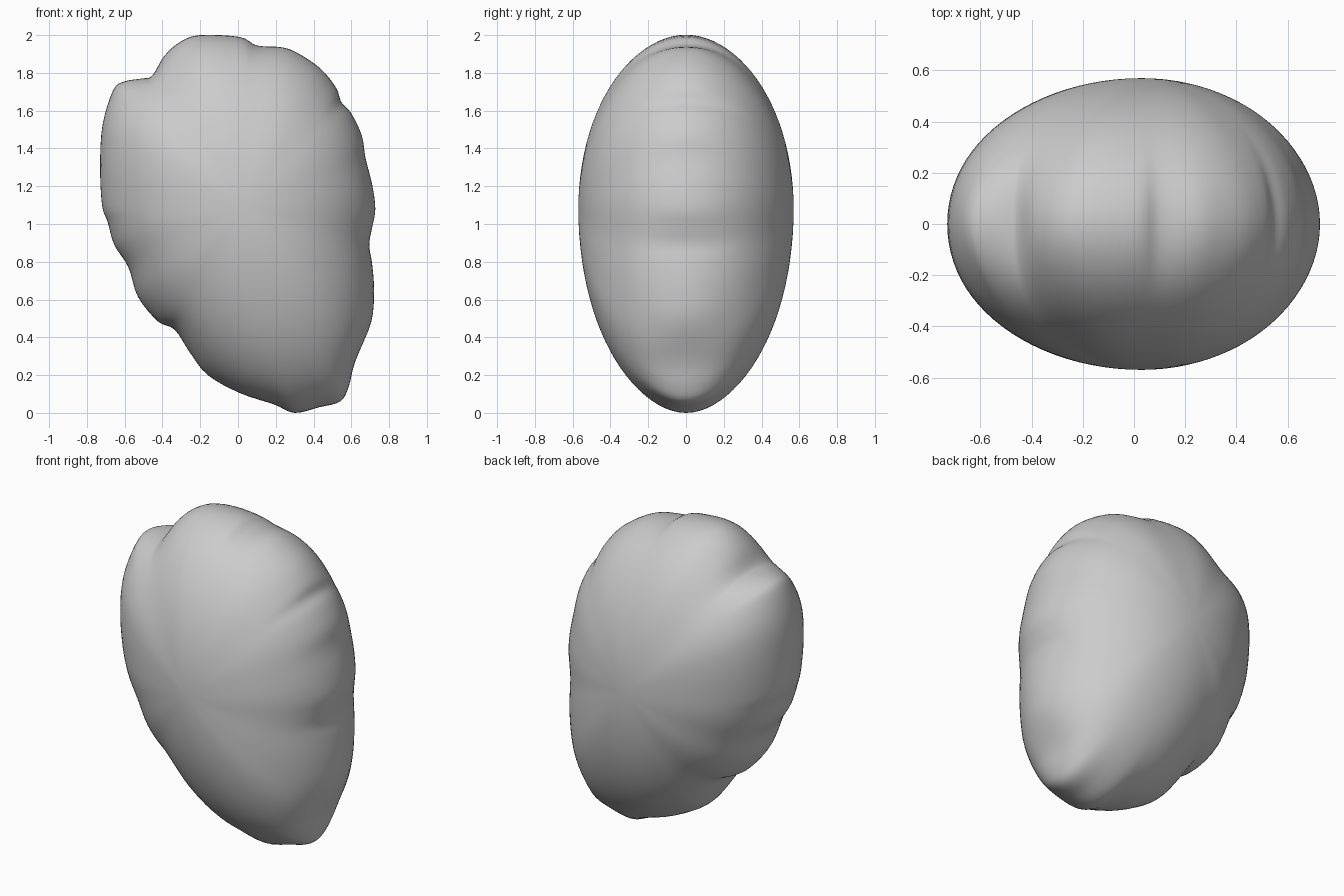
import bpy, bmesh, math
from mathutils import Vector

if "Cube" in bpy.data.objects:
    bpy.data.objects.remove(bpy.data.objects["Cube"])

# Lumpy outline seen from the front (x, z)
outline = [(.30, 0), (.43, .03), (.54, .06), (.585, .135), (.62, .27), (.705, .48),
           (.72, .65), (.71, .79), (.695, .89), (.71, .98), (.727, 1.08), (.71, 1.21),
           (.675, 1.35), (.655, 1.47), (.60, 1.585), (.547, 1.645), (.52, 1.72),
           (.44, 1.82), (.325, 1.90), (.235, 1.935), (.10, 1.945), (.01, 1.99),
           (-.20, 2.0), (-.305, 1.965), (-.39, 1.89), (-.455, 1.785), (-.51, 1.77),
           (-.60, 1.755), (-.66, 1.71), (-.717, 1.525), (-.73, 1.31), (-.72, 1.10),
           (-.69, 1.01), (-.655, .89), (-.58, .77), (-.53, .615), (-.425, .485),
           (-.335, .44), (-.255, .32), (-.16, .20), (.01, .105), (.19, .045)]
center = Vector((.03, 1.08))
half_depth = .57
rings = 24
pts = [Vector(p) for p in outline]


def spline(points, steps):
    """Closed Catmull-Rom curve through the points."""
    n, out = len(points), []
    for i in range(n):
        a, b, c, d = (points[(i + k) % n] for k in (-1, 0, 1, 2))
        for s in range(steps):
            t = s / steps
            out.append(.5 * (2 * b + (c - a) * t + (2 * a - 5 * b + 4 * c - d) * t * t
                             + (3 * b - a - 3 * c + d) * t ** 3))
    return out


# Radius by angle, plus a softened copy without the bumps
rim = [p - center for p in spline(pts, 4)]
angles = [math.atan2(p.y, p.x) for p in rim]


def soft_radius(a):
    total = weight = 0
    for p, b in zip(rim, angles):
        d = (a - b + math.pi) % (2 * math.pi) - math.pi
        w = math.exp(-(d / .2) ** 2)
        total += w * p.length
        weight += w
    return total / weight


soft = [p.normalized() * soft_radius(a) for p, a in zip(rim, angles)]

# Body: elliptical rings from rim to pole, bumps fading away from the rim
bm = bmesh.new()
n = len(rim)


def ring(lat):
    w = math.exp(-(lat / .42) ** 2)
    loop = []
    for r, s in zip(rim, soft):
        p = center + (s.lerp(r, w)) * math.cos(lat)
        loop.append(bm.verts.new((p.x, half_depth * math.sin(lat), p.y)))
    return loop


lats = [math.pi / 2 * i / rings for i in range(1 - rings, rings)]
loops = [ring(lat) for lat in lats]
for lo, hi in zip(loops, loops[1:]):
    for i in range(n):
        j = (i + 1) % n
        bm.faces.new((lo[i], lo[j], hi[j], hi[i]))
for loop, y in ((loops[0], -half_depth), (loops[-1], half_depth)):
    pole = bm.verts.new((center.x, y, center.y))
    for i in range(n):
        bm.faces.new((loop[i], loop[(i + 1) % n], pole))
bmesh.ops.recalc_face_normals(bm, faces=bm.faces)
for f in bm.faces:
    f.smooth = True
mesh = bpy.data.meshes.new("lumpy_body")
bm.to_mesh(mesh)
bm.free()
body = bpy.data.objects.new("lumpy_body", mesh)
bpy.context.collection.objects.link(body)
